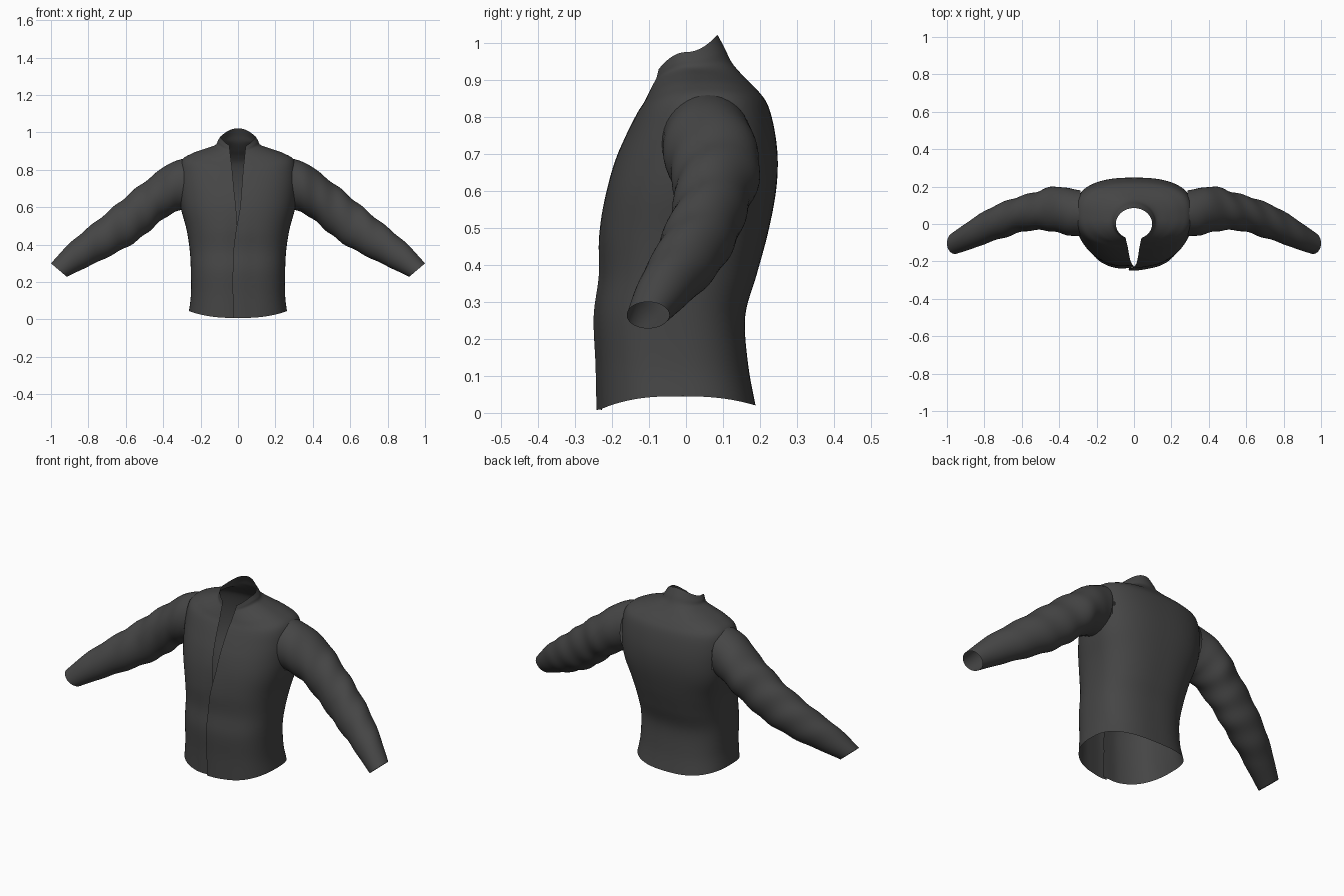
import bpy, bmesh, math
from mathutils import Vector

if "Cube" in bpy.data.objects:
    bpy.data.objects.remove(bpy.data.objects["Cube"])

cloth = bpy.data.materials.new("dark_cloth")
cloth.diffuse_color = (0.06, 0.06, 0.06, 1)
cloth.use_nodes = True
cloth.node_tree.nodes["Principled BSDF"].inputs["Base Color"].default_value = cloth.diffuse_color


def smooth_rows(rows, steps):
    """Catmull-Rom interpolation of parameter rows."""
    out = []
    for i in range(len(rows) - 1):
        a, b, c, d = (rows[max(0, min(len(rows) - 1, i + k))] for k in (-1, 0, 1, 2))
        for s in range(steps):
            t = s / steps
            out.append([0.5 * (2 * q + (r - p) * t + (2 * p - 5 * q + 4 * r - w) * t * t
                        + (3 * q - p - 3 * r + w) * t ** 3) for p, q, r, w in zip(a, b, c, d)])
    out.append(list(rows[-1]))
    return out


def loft(name, rings, closed, cull=None):
    """Skin a list of point rings into a smooth open surface."""
    bm = bmesh.new()
    vr = [[bm.verts.new(p) for p in ring] for ring in rings]
    n = len(rings[0])
    for a, b in zip(vr, vr[1:]):
        for i in range(n if closed else n - 1):
            j = (i + 1) % n
            f = bm.faces.new((a[i], a[j], b[j], b[i]))
            f.smooth = True
    if cull:
        bad = [f for f in bm.faces if cull(f.calc_center_median())]
        bmesh.ops.delete(bm, geom=bad, context='FACES')
    me = bpy.data.meshes.new(name)
    bm.to_mesh(me)
    bm.free()
    me.materials.append(cloth)
    ob = bpy.data.objects.new(name, me)
    bpy.context.collection.objects.link(ob)
    return ob


def spow(v, p):
    return math.copysign(abs(v) ** p, v)


# Body levels: half width, y front / side / back, z front / side / back,
# front edge x of the +x panel and of the -x panel
body = [
    (.262, -.235, -.02, .188, .008, .045, .020, -.025, .012),
    (.252, -.237, -.03, .168, .130, .130, .130, -.028, .005),
    (.252, -.242, -.03, .160, .260, .260, .260, -.028, .000),
    (.258, -.229, -.01, .190, .370, .370, .370, -.024, -.005),
    (.275, -.229, .02, .220, .480, .480, .480, -.010, -.006),
    (.302, -.216, .05, .242, .590, .580, .590, .010, -.010),
    (.315, -.192, .06, .248, .680, .660, .680, .018, -.020),
    (.318, -.160, .065, .240, .755, .760, .760, .024, -.027),
    (.303, -.132, .060, .222, .810, .848, .830, .028, -.032),
    (.250, -.112, .050, .195, .842, .886, .870, .032, -.036),
    (.180, -.098, .035, .160, .872, .912, .905, .035, -.040),
    (.122, -.088, .020, .125, .895, .932, .945, .038, -.043),
    (.108, -.084, .010, .105, .908, .955, .985, .040, -.045),
    (.097, -.082, .000, .085, .918, .975, 1.022, .042, -.047)]


def body_ring(row, n=96):
    hw, yf, ys, yb, zf, zs, zb, gr, gl = row
    p = .78 if zs < .9 else .78 + min(.22, (zs - .9) * 6)
    a0 = math.asin(spow(gr / hw, 1 / p))
    a1 = 2 * math.pi + math.asin(spow(gl / hw, 1 / p))
    pts = []
    for i in range(n + 1):
        a = a0 + (a1 - a0) * i / n
        x, c = hw * spow(math.sin(a), p), math.cos(a)
        ye, ze = (yf, zf) if c > 0 else (yb, zb)
        y = ys + (ye - ys) * abs(c) ** p
        # the +x panel laps over the other one below the open neckline
        if c > 0 and abs(x) < .08 and zs < .6:
            fade = (1 - abs(x) / .08) * min(1, (.6 - zs) / .15)
            y += (-.008 if i < n / 2 else .010) * fade
        pts.append(Vector((x, y, zs + (ze - zs) * c * c)))
    return pts


def in_armhole(c):
    return abs(c.x) > .27 and ((c.y - .06) / .115) ** 2 + ((c.z - .72) / .128) ** 2 < 1


loft("jacket_body", [body_ring(r) for r in smooth_rows(body, 6)], False, in_armhole)

# Sleeve stations: upper x z, lower x z, y front, y back
sleeve = [
    (.285, .862, .290, .590, -.065, .180),
    (.375, .830, .335, .575, -.060, .192),
    (.465, .762, .400, .537, -.040, .200),
    (.550, .697, .470, .477, -.033, .175),
    (.640, .622, .545, .418, -.040, .152),
    (.730, .548, .635, .365, -.068, .122),
    (.820, .475, .735, .315, -.098, .078),
    (.910, .398, .825, .272, -.132, .020),
    (1.00, .300, .915, .228, -.160, -.045)]


def sleeve_ring(row, t, side, n=40):
    tx, tz, bx, bz, yf, yb = row
    top, low = Vector((tx, 0, tz)), Vector((bx, 0, bz))
    mid, up = (top + low) / 2, (top - low) / 2
    amp = .03 * math.sin(math.pi * t)
    pts = []
    for i in range(n):
        a = 2 * math.pi * i / n
        # soft diagonal creases
        k = 1 + amp * math.sin(38 * t + 2 * a)
        p = mid + up * math.cos(a) * k
        p.y = (yf + yb) / 2 + (yb - yf) / 2 * math.sin(a) * k
        p.x *= side
        pts.append(p)
    return pts if side < 0 else pts[::-1]


for side, name in ((1, "left_sleeve"), (-1, "right_sleeve")):
    rows = smooth_rows(sleeve, 6)
    loft(name, [sleeve_ring(r, i / (len(rows) - 1), side) for i, r in enumerate(rows)], True)
